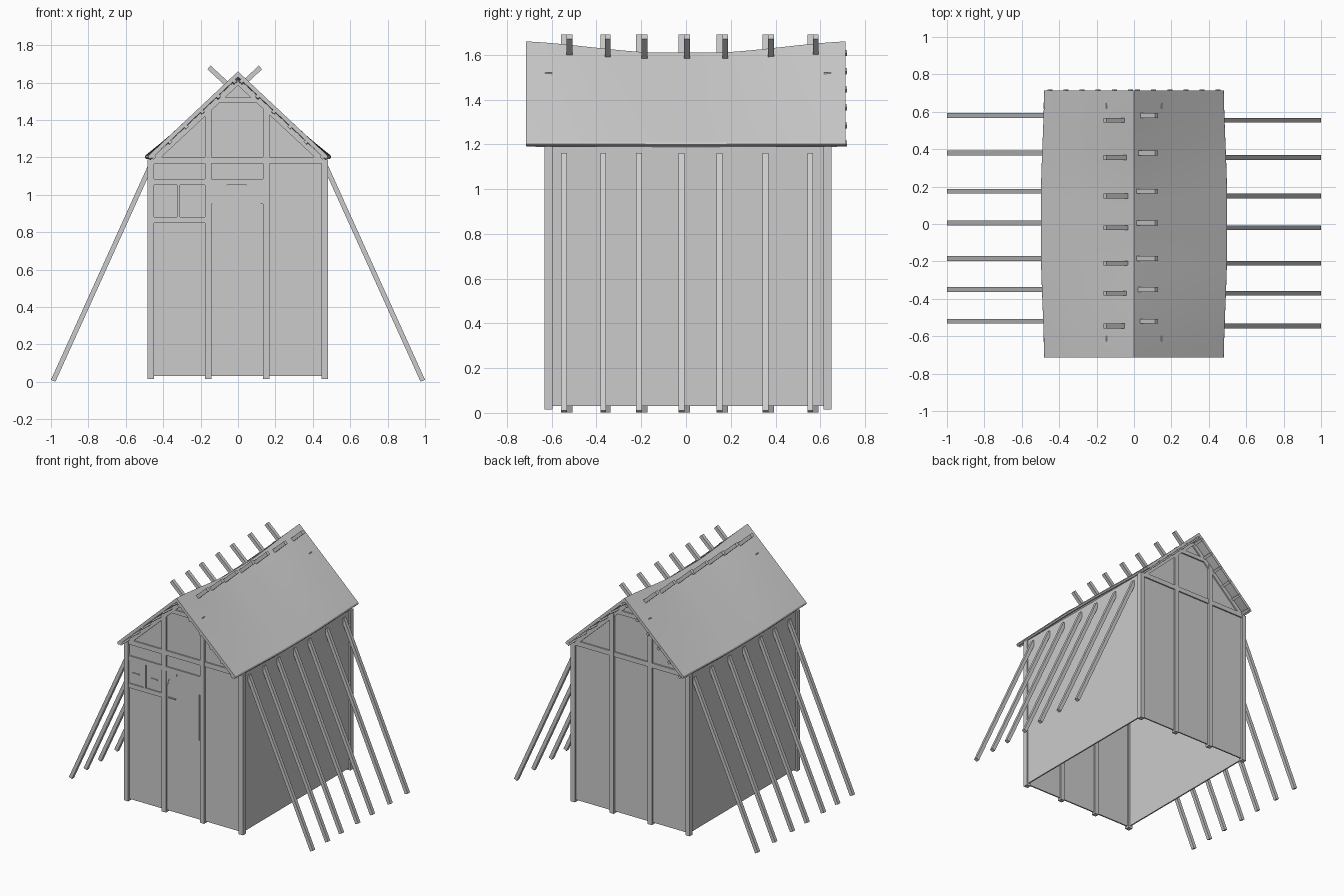
import bpy, bmesh, math
from mathutils import Vector

if "Cube" in bpy.data.objects:
    bpy.data.objects.remove(bpy.data.objects["Cube"])


def make(name, verts, faces, smooth=False):
    me = bpy.data.meshes.new(name)
    me.from_pydata(verts, [], faces)
    bm = bmesh.new()
    bm.from_mesh(me)
    bmesh.ops.recalc_face_normals(bm, faces=bm.faces)
    bm.to_mesh(me)
    bm.free()
    ob = bpy.data.objects.new(name, me)
    bpy.context.collection.objects.link(ob)
    if smooth:
        bpy.ops.object.select_all(action='DESELECT')
        ob.select_set(True)
        bpy.context.view_layer.objects.active = ob
        bpy.ops.object.shade_smooth_by_angle(angle=math.radians(30))
    return ob


def prism(name, pts, y0, y1):
    """Extrude an x-z outline along y."""
    n = len(pts)
    v = [(x, y, z) for y in (y0, y1) for x, z in pts]
    f = [tuple(range(n)), tuple(range(n, 2 * n))]
    f += [(i, (i + 1) % n, n + (i + 1) % n, n + i) for i in range(n)]
    return make(name, v, f)


def box(name, x0, x1, y0, y1, z0, z1):
    return prism(name, [(x0, z0), (x1, z0), (x1, z1), (x0, z1)], y0, y1)


def pole(name, a, b, y, w):
    """Square pole in an x-z plane, from a to b, centred on y."""
    a, b = Vector(a), Vector(b)
    d = (b - a).normalized() * w / 2
    n = Vector((-d.y, d.x))
    return prism(name, [a - n, b - n, b + n, a + n], y - w / 2, y + w / 2)


# Sagging roof surface: side s, position t from ridge to eave, depth below surface
def roof_point(s, t, y, d):
    k = min(max((abs(y) - 0.15) / 0.565, 0), 1)
    k = k * k * (3 - 2 * k) * 0.5 + k * 0.5
    zr, xe, ze = 1.61 + 0.05 * k, 0.502 - 0.018 * k, 1.205
    ln = math.hypot(xe, zr - ze)
    nx, nz = (zr - ze) / ln, xe / ln
    if t <= 0:
        return (0, y, zr - d / nz)
    return (s * (t * xe - nx * d), y, zr + (ze - zr) * t - nz * d)


def loft(name, ring, y0, y1, steps, smooth):
    """Sweep a ring of (side, t, depth) along the sagging roof."""
    n = len(ring)
    v = [roof_point(s, t, y0 + (y1 - y0) * i / steps, d)
         for i in range(steps + 1) for s, t, d in ring]
    f = [(i * n + j, i * n + (j + 1) % n, (i + 1) * n + (j + 1) % n, (i + 1) * n + j)
         for i in range(steps) for j in range(n)]
    f += [tuple(range(n)), tuple(range(steps * n, steps * n + n))]
    return make(name, v, f, smooth)


# Roof skin and the battens beneath it
T = 0.022
for s, side in ((-1, "left"), (1, "right")):
    loft("roof_" + side, [(s, 0, 0), (s, .5, 0), (s, .985, 0), (s, 1, .006), (s, 1, .017),
                          (s, .985, T), (s, .5, T), (s, 0, T)], -0.715, 0.713, 20, True)
    for i in range(6):
        t = 0.06 + 0.178 * i
        loft("batten_" + side, [(s, t, .016), (s, t + .03, .016),
                                (s, t + .03, .034), (s, t, .034)], -0.713, 0.72, 12, False)

# Walls with gables, open underneath
gable = [(-.467, .03), (.467, .03), (.467, 1.185), (0, 1.615), (-.467, 1.185)]
YF, YB = -0.614, 0.632
prism("front_wall", gable, YF - .005, YF + .005)
prism("back_wall", gable, YB - .005, YB + .005)
for s in (-1, 1):
    box("side_wall", s * .467 - .005, s * .467 + .005, YF, YB, .03, 1.19)

# Posts and horizontal rails on both ends
P = .0175
for yc, end in ((YF, "front"), (YB, "back")):
    for x in (-.467, -.16, .15, .465):
        top = 1.19 if abs(x) > .3 else 1.485
        box(end + "_post", x - P, x + P, yc - P, yc + P, .015, top)
    box(end + "_tie_beam", -.45, .45, yc - .015, yc + .015, 1.168, 1.203)
    box(end + "_collar_beam", -.15, .15, yc - .015, yc + .015, 1.49, 1.52)
    for s in (-1, 1):
        pole(end + "_gable_rafter", (s * .46, 1.175), (0, 1.605), yc, .03)

# Front framing around the windows and hatch
F0, F1 = YF - .015, YF + .015
box("upper_rail", -.455, .135, F0, F1, 1.052, 1.085)
box("sill_rail", -.455, -.175, F0, F1, .85, .882)
box("window_mullion", -.326, -.31, F0, F1, .88, 1.055)

# Shutters with small handles
for x0, x1 in ((-.452, -.328), (-.308, -.178)):
    box("window_shutter", x0, x1, YF - .009, YF, .884, 1.05)
    xc = (x0 + x1) / 2
    box("shutter_handle", xc - .025, xc + .025, YF - .016, YF - .008, .96, .968)

# Arched hatch with its handle
arch = [(-.135, .61), (.12, .61), (.12, .95), (.105, 1.0), (.045, 1.035), (.045, 1.05),
        (-.06, 1.05), (-.06, 1.035), (-.12, 1.0), (-.135, .95)]
prism("arched_hatch", arch, YF - .01, YF)
box("hatch_handle", -.125, -.065, YF - .018, YF - .009, .86, .868)
for m in (-1, 1):
    bracket = [(-.0075 + m * x, z) for x, z in
               ((.14, .95), (.1275, .95), (.1125, 1.0), (.0525, 1.035), (.0525, 1.055), (.14, 1.055))]
    prism("arch_bracket", bracket, YF - .014, YF)

# Slanted props and rafters crossing at the ridge
right_y = (.555, .355, .15, -.02, -.21, -.37, -.545)
left_y = (.58, .38, .175, .005, -.185, -.35, -.52)
for y in right_y:
    pole("right_prop", (.988, .006), (.468, 1.155), y, .026)
    pole("right_rafter", (.45, 1.125), (-.155, 1.681), y, .026)
for y in left_y:
    pole("left_prop", (-.988, .006), (-.468, 1.155), y, .026)
    pole("left_rafter", (-.45, 1.15), (.12, 1.681), y, .026)
